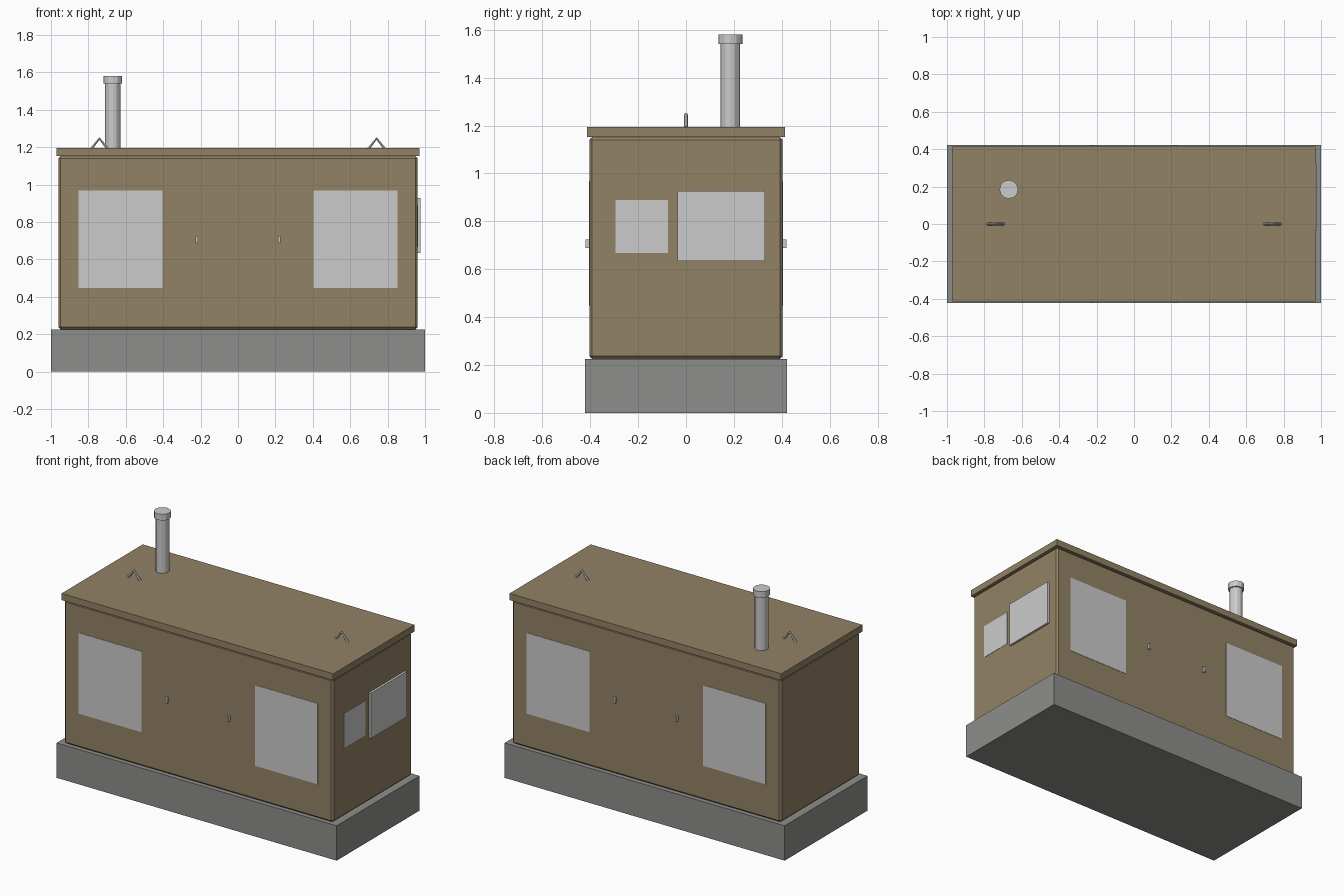
import bpy
from math import pi

if "Cube" in bpy.data.objects:
    bpy.data.objects.remove(bpy.data.objects["Cube"])


def material(name, rgb):
    m = bpy.data.materials.new(name)
    m.diffuse_color = (*rgb, 1)
    m.use_nodes = True
    m.node_tree.nodes["Principled BSDF"].inputs["Base Color"].default_value = m.diffuse_color
    return m


tan = material("tan_paint", (0.29, 0.225, 0.13))
dark_grey = material("base_grey", (0.27, 0.27, 0.26))


def box(name, lo, hi, mat=None, bevel=0):
    """Box between two corners, with optional chamfered edges."""
    centre = [(a + b) / 2 for a, b in zip(lo, hi)]
    bpy.ops.mesh.primitive_cube_add(size=1, location=centre)
    o = bpy.context.object
    o.name = name
    o.scale = [b - a for a, b in zip(lo, hi)]
    bpy.ops.object.transform_apply(location=False, rotation=False, scale=True)
    if mat:
        o.data.materials.append(mat)
    if bevel:
        mod = o.modifiers.new("chamfer", "BEVEL")
        mod.width = bevel
        mod.segments = 1
    return o


def tube(name, x, y, z0, z1, r):
    bpy.ops.mesh.primitive_cylinder_add(vertices=12, radius=r, depth=z1 - z0,
                                        location=(x, y, (z0 + z1) / 2))
    bpy.context.object.name = name


# Fuel tank base, enclosure and roof
box("base", (-1, -0.422, 0), (1, 0.422, 0.225), dark_grey)
box("enclosure", (-0.96, -0.404, 0.225), (0.96, 0.404, 1.152), tan, 0.012)
box("roof", (-0.97, -0.414, 1.152), (0.97, 0.414, 1.195), tan)

# Vent panels and door handles on front and back
for face, sy in (("front", -1), ("back", 1)):
    for side, sx in (("left", -1), ("right", 1)):
        xs = sorted((sx * 0.405, sx * 0.853))
        ys = sorted((sy * 0.40, sy * 0.406))
        box(f"{face}_{side}_vent", (xs[0], ys[0], 0.447), (xs[1], ys[1], 0.968))
        ys = sorted((sy * 0.40, sy * 0.42))
        box(f"{face}_{side}_handle", (sx * 0.221 - 0.007, ys[0], 0.688),
            (sx * 0.221 + 0.007, ys[1], 0.724))

# Panels on the right end
box("end_small_panel", (0.955, -0.295, 0.667), (0.962, -0.075, 0.889))
box("end_control_panel", (0.955, -0.036, 0.634), (0.975, 0.329, 0.927))

# Exhaust stack with wider cap
tube("exhaust_pipe", -0.669, 0.185, 1.19, 1.55, 0.041)
tube("exhaust_cap", -0.669, 0.185, 1.54, 1.58, 0.05)

# Lifting eyes: bent rods
for side, x in (("left", -0.741), ("right", 0.741)):
    c = bpy.data.curves.new(f"{side}_lifting_eye", "CURVE")
    c.dimensions = "3D"
    c.bevel_depth = 0.008
    c.bevel_resolution = 1
    c.use_fill_caps = True
    s = c.splines.new("POLY")
    s.points.add(2)
    for p, (dx, z) in zip(s.points, ((-0.043, 1.192), (0, 1.246), (0.043, 1.192))):
        p.co = (x + dx, 0, z, 1)
    s.use_smooth = False
    bpy.context.collection.objects.link(bpy.data.objects.new(c.name, c))
